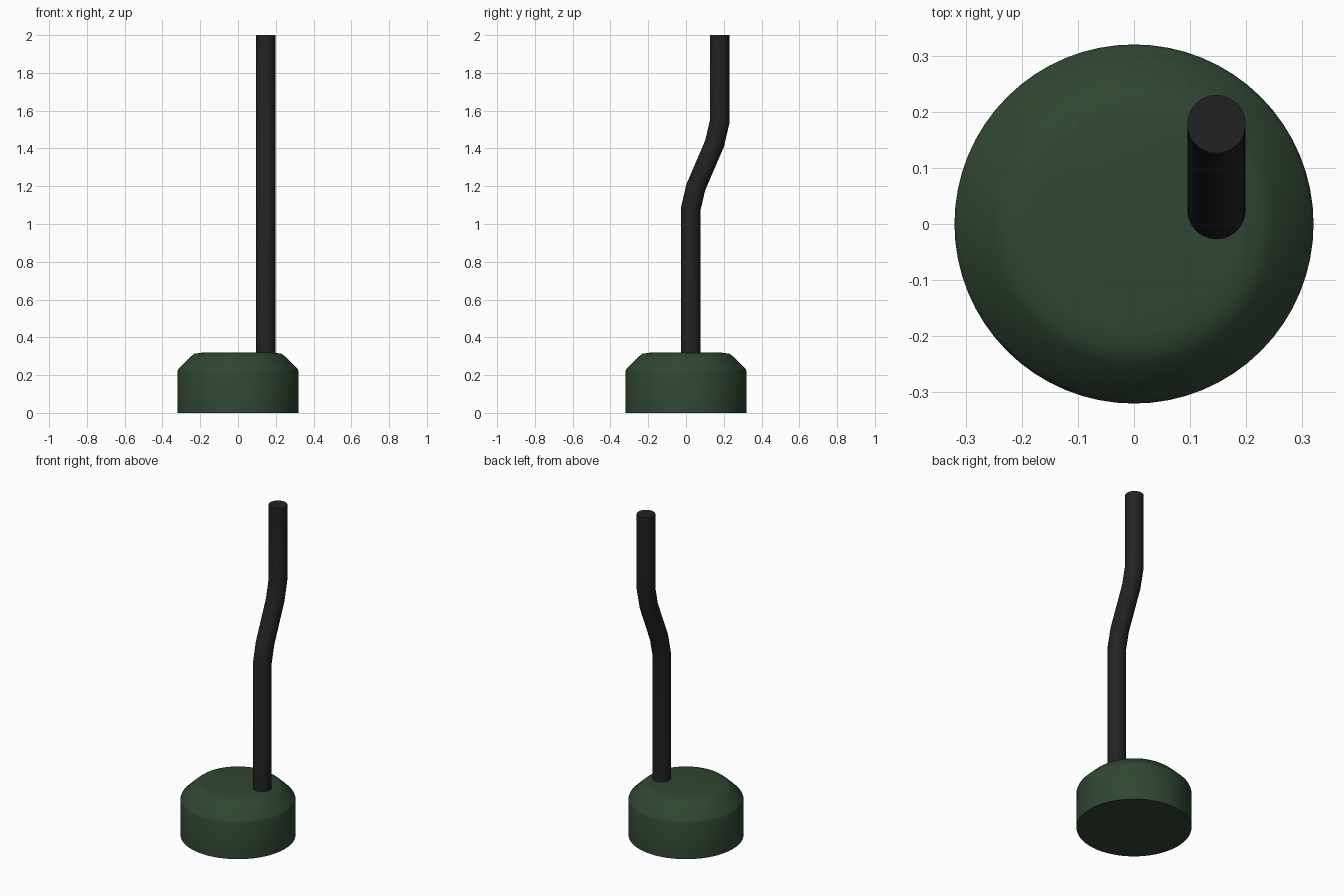
import bpy, bmesh, math
from mathutils import Vector

if "Cube" in bpy.data.objects:
    bpy.data.objects.remove(bpy.data.objects["Cube"])


def material(name, rgb):
    m = bpy.data.materials.new(name)
    m.diffuse_color = (*rgb, 1)
    m.use_nodes = True
    m.node_tree.nodes["Principled BSDF"].inputs["Base Color"].default_value = m.diffuse_color
    return m


def ring_solid(name, rings, mat, angle):
    """Bridge a stack of equal-sized point rings and cap both ends."""
    bm = bmesh.new()
    rows = [[bm.verts.new(p) for p in ring] for ring in rings]
    n = len(rows[0])
    for a, b in zip(rows, rows[1:]):
        for i in range(n):
            j = (i + 1) % n
            bm.faces.new((a[i], a[j], b[j], b[i]))
    bm.faces.new(rows[0][::-1])
    bm.faces.new(rows[-1])
    bmesh.ops.recalc_face_normals(bm, faces=bm.faces)
    mesh = bpy.data.meshes.new(name)
    bm.to_mesh(mesh)
    bm.free()
    mesh.materials.append(mat)
    ob = bpy.data.objects.new(name, mesh)
    bpy.context.collection.objects.link(ob)
    bpy.ops.object.select_all(action='DESELECT')
    ob.select_set(True)
    bpy.context.view_layer.objects.active = ob
    bpy.ops.object.shade_smooth_by_angle(angle=math.radians(angle))
    return ob


def circle(n):
    return [(math.cos(2 * math.pi * i / n), math.sin(2 * math.pi * i / n)) for i in range(n)]


green = material("dark_green", (0.030, 0.062, 0.032))
black = material("soft_black", (0.016, 0.016, 0.016))

# Round base with a sloped, softly rounded shoulder
profile = [(0.32, 0), (0.32, 0.222), (0.314, 0.236), (0.25, 0.298), (0.23, 0.313), (0.19, 0.319)]
ring_solid("base", [[(r * c, r * s, z) for c, s in circle(64)] for r, z in profile], green, 50)

# Bent rod: mitred rings along an S-shaped path in the y-z plane
path = [Vector((0.147, y, z)) for y, z in
        [(0.025, 0.31), (0.025, 1.08), (0.052, 1.195), (0.151, 1.425), (0.178, 1.54), (0.178, 2.0)]]
radius = 0.052
rings = []
for k, p in enumerate(path):
    d_in = (p - path[k - 1]).normalized() if k else Vector((0, 0, 1))
    d_out = (path[k + 1] - p).normalized() if k < len(path) - 1 else d_in
    t = (d_in + d_out).normalized()
    side, x = Vector((0, t.z, -t.y)), Vector((1, 0, 0))
    widen = 1 / t.dot(d_in)
    rings.append([p + x * (radius * c) + side * (radius * widen * s) for c, s in circle(32)])
ring_solid("bent_rod", rings, black, 40)
